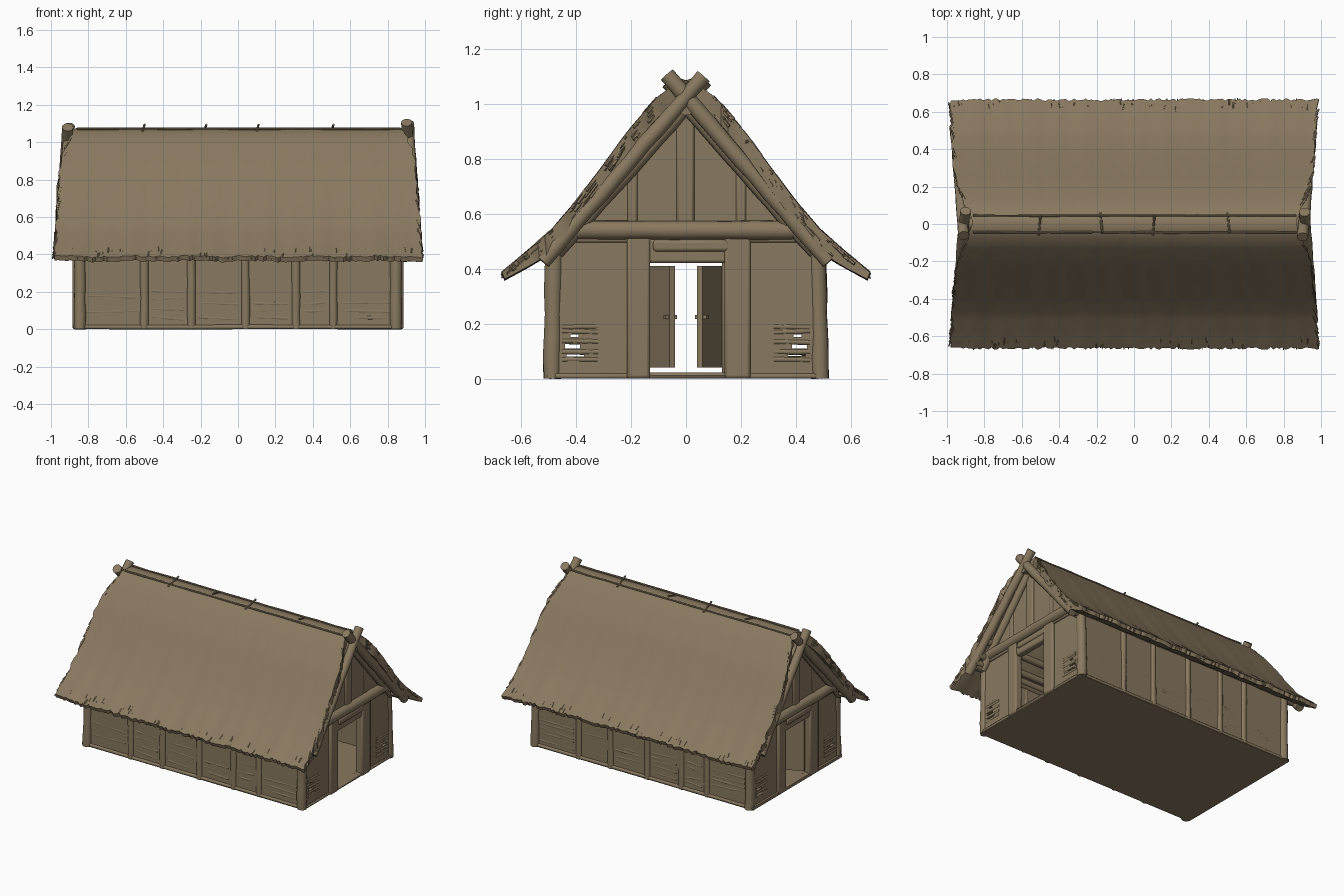
import bpy, bmesh, math, random
from mathutils import Vector, Matrix

if "Cube" in bpy.data.objects:
    bpy.data.objects.remove(bpy.data.objects["Cube"])

random.seed(4)
R = random.uniform

wood = bpy.data.materials.new("earth_brown")
wood.diffuse_color = (0.25, 0.19, 0.115, 1)
wood.use_nodes = True
wood.node_tree.nodes["Principled BSDF"].inputs["Base Color"].default_value = wood.diffuse_color


def finish(name, bm, angle=40):
    bmesh.ops.recalc_face_normals(bm, faces=bm.faces)
    me = bpy.data.meshes.new(name)
    bm.to_mesh(me)
    bm.free()
    me.materials.append(wood)
    if angle:
        me.shade_smooth()
        me.set_sharp_from_angle(angle=math.radians(angle))
    ob = bpy.data.objects.new(name, me)
    bpy.context.collection.objects.link(ob)
    return ob


def rods(name, items, sides=10, rings=7, wobble=0.06):
    """Uneven round poles, each given as (start, end, radius)."""
    bm = bmesh.new()
    for p, q, r in items:
        p, q = Vector(p), Vector(q)
        d = (q - p).normalized()
        a = d.orthogonal().normalized()
        b = d.cross(a)
        loops = []
        for i in range(rings):
            c = p.lerp(q, i / (rings - 1)) + (a * R(-1, 1) + b * R(-1, 1)) * r * wobble
            rr = r * (1 + R(-wobble, wobble))
            loops.append([bm.verts.new(c + rr * (a * math.cos(t) + b * math.sin(t)))
                          for t in (k * math.tau / sides for k in range(sides))])
        for l0, l1 in zip(loops, loops[1:]):
            for k in range(sides):
                n = (k + 1) % sides
                bm.faces.new((l0[k], l0[n], l1[n], l1[k]))
        bm.faces.new(loops[0][::-1])
        bm.faces.new(loops[-1])
    return finish(name, bm)


def boxes(name, items, bevel=0.008):
    """Boxes given as two opposite corners, softly bevelled."""
    bm = bmesh.new()
    for lo, hi in items:
        lo, hi = Vector(lo), Vector(hi)
        size = hi - lo
        m = Matrix.Translation((lo + hi) / 2) @ Matrix.Diagonal((*[abs(v) for v in size], 1))
        bmesh.ops.create_cube(bm, size=1, matrix=m)
    ob = finish(name, bm)
    if bevel:
        mod = ob.modifiers.new("soft_edges", 'BEVEL')
        mod.width, mod.segments = bevel, 2
    return ob


# ---- thatched roof: (y, z, half length) from ridge to eave
PROFILE = [(0, 1.075, .87), (.045, 1.068, .88), (.11, 1.02, .91), (.22, .89, .95), (.31, .765, .963),
           (.40, .645, .968), (.49, .54, .973), (.58, .46, .982), (.668, .387, .99)]


def roof_at(y):
    y = abs(y)
    for a, b in zip(PROFILE, PROFILE[1:]):
        if y <= b[0] + 1e-6:
            t = (y - a[0]) / (b[0] - a[0])
            return a[1] + t * (b[1] - a[1]), a[2] + t * (b[2] - a[2])
    return PROFILE[-1][1:]


def thatch():
    bm = bmesh.new()
    half = 26
    ys = [0.668 * j / half for j in range(-half, half + 1)]
    nx, n = 130, len(ys)
    outer, inner = [], []
    for i in range(nx + 1):
        u = -1 + 2 * i / nx
        end = i in (0, nx)
        wave = 0.003 * math.sin(u * 19) + 0.002 * math.sin(u * 43 + 1)
        eave = R(-.010, .004)
        ro, ri = [], []
        for y in ys:
            z, hx = roof_at(y)
            k = abs(y) / 0.668
            x = u * hx + (R(-.012, .008) * u if end else 0)
            edge = eave * max(0, k - .93) / .07
            s = math.copysign(1, y)
            zz = z + (wave * k + R(-.001, .001)) * min(1, k * 5)
            ro.append(bm.verts.new((x, y + s * edge, zz - edge * .6)))
            thick = 0.075 - 0.05 * max(0, k - .75) / .25
            ri.append(bm.verts.new((x, (y + s * edge) * .985, zz - edge * .6 - thick)))
        outer.append(ro)
        inner.append(ri)
    for g in (outer, inner):
        for i in range(nx):
            for j in range(n - 1):
                bm.faces.new((g[i][j], g[i + 1][j], g[i + 1][j + 1], g[i][j + 1]))
    for i in range(nx):
        for j in (0, n - 1):
            bm.faces.new((outer[i][j], inner[i][j], inner[i + 1][j], outer[i + 1][j]))
    for i in (0, nx):
        for j in range(n - 1):
            bm.faces.new((outer[i][j], outer[i][j + 1], inner[i][j + 1], inner[i][j]))
    return finish("thatch_roof", bm, 50)


thatch()

# ---- loose straw along the eaves and gable edges
straw = []
for s in (1, -1):
    for i in range(130):
        x = R(-.97, .97)
        y = R(.60, .645)
        z = roof_at(y)[0] - R(.0, .022)
        straw.append(((x, s * y, z), (x + R(-.006, .006), s * (y + .027), z - .021), R(.002, .004)))
    for e in (1, -1):
        for i in range(70):
            y = R(.08, .61)
            d = R(.0, .06) * (1 if y < .5 else .4)
            z, hx = roof_at(y)
            y2 = y + R(.03, .055)
            z2, hx2 = roof_at(y2)
            straw.append(((e * (hx - .015), s * y, z - d),
                          (e * (hx2 + R(-.006, .004)), s * y2, z2 - d), R(.002, .006)))
rods("loose_straw", straw, sides=5, rings=2)

# ---- ridge binding: two long thin poles and pegs
rods("ridge_poles", [((-.86, s * .045, 1.072), (.87, s * .045, 1.072), .006) for s in (1, -1)],
     sides=8, rings=14, wobble=.25)
rods("ridge_pegs", [((x, -s * .06, 1.06), (x + .01, s * .045, 1.093), .006)
                    for x, s in ((-.51, 1), (-.18, -1), (.1, 1), (.5, -1))], sides=8, rings=3)

# ---- floor and long walls
boxes("floor", [((-.88, -.50, 0), (.87, .50, .02))], 0)
boxes("long_walls", [((-.87, s * .465, 0), (.86, s * .494, .50)) for s in (1, -1)], 0)
rods("wall_plates", [((-.93, s * .475, .475), (.93, s * .475, .475), .028) for s in (1, -1)])
rods("sill_logs", [((-.88, s * .493, .012), (.87, s * .493, .012), .012) for s in (1, -1)])

# ---- wall posts along the long sides
POSTS = (-.5, -.25, .04, .31, .51)
rods("wall_posts", [((s * x, -s * .484, 0), (s * x, -s * .484, .5), .024)
                    for x in POSTS for s in (1, -1)], sides=14)
rods("corner_posts", [((e * .845, s * .487, 0), (e * .845, s * .478, .47), .032)
                      for e in (1, -1) for s in (1, -1)], sides=14)

# ---- wattle rods just showing through the daub
wattle = []
for s in (1, -1):
    bays = (-.85,) + POSTS + (.85,)
    for a, b in zip(bays, bays[1:]):
        for z in (.06, .1, .135, .17, .2):
            if random.random() < .6:
                wattle.append(((s * (a + .04), -s * .483, z + R(-.01, .01)),
                               (s * (b - .04), -s * .483, z + R(-.01, .01)), .0125))
    for e in (1, -1):
        for z in (.07, .098, .135, .17, .19):
            wattle.append(((e * .858, s * .32, z), (e * .858, s * .45, z + R(-.004, .004)), .0105))
rods("wattle_rods", wattle, sides=12, rings=6, wobble=.08)

# ---- gable walls with a doorway notch and small worn slits
cutter = boxes("slit_cutter", [((-1, s * a, z), (1, s * b, z + h)) for s in (1, -1)
                               for a, b, z, h in ((.37, .435, .08, .009), (.385, .44, .11, .016),
                                                  (.39, .42, .152, .008))], 0)
cutter.hide_render = True
cutter.display_type = 'WIRE'
HALF = [(.49, .0), (.49, .48), (.31, .70), (.22, .82)]
for e, name in ((1, "right"), (-1, "left")):
    outline = [(-.14, 0), (-.14, .42), (.14, .42), (.14, 0)] + HALF + [(0, 1.03)] \
        + [(-y, z) for y, z in HALF[::-1]]
    bm = bmesh.new()
    f = bm.faces.new([bm.verts.new((e * .835, y, z)) for y, z in outline])
    ext = bmesh.ops.extrude_face_region(bm, geom=[f])
    bmesh.ops.translate(bm, vec=(e * .03, 0, 0),
                        verts=[v for v in ext["geom"] if isinstance(v, bmesh.types.BMVert)])
    if not any(f.normal.x * e < -.9 for f in bm.faces) or len(bm.faces) < len(outline) + 2:
        bm.faces.new([v for v in bm.verts if abs(v.co.x) < .84]) if len(bm.faces) < len(outline) + 2 else None
    wall = finish(name + "_gable_wall", bm, 0)
    mod = wall.modifiers.new("slits", 'BOOLEAN')
    mod.operation, mod.object, mod.solver = 'DIFFERENCE', cutter, 'EXACT'

# ---- timber frame and crossed barge poles of each gable (second end is turned by 180 degrees)
for e, name, drop in ((1, "right", 0), (-1, "left", .02)):
    def P(x, y, z):
        return (e * x, e * y, z)

    boxes(name + "_door_frame", [
        (P(.83, -.215, 0), P(.885, -.13, .52)), (P(.83, .14, 0), P(.885, .235, .52)),
        (P(.83, -.14, .42), P(.876, .15, .51)), (P(.83, -.12, .462), P(.885, .16, .505)),
        (P(.83, -.14, 0), P(.88, .15, .022))], .016)
    boxes(name + "_panel_rails", [
        (P(.84, -.47, .495), P(.878, -.2, .525)), (P(.84, .2, .495), P(.878, .47, .525)),
        (P(.84, -.48, 0), P(.875, -.2, .02)), (P(.84, .2, 0), P(.875, .48, .02))])
    rods(name + "_tie_beam", [(P(.872, -.45, .54), P(.872, .45, .54), .034)], sides=14, rings=10)
    boxes(name + "_gable_studs", [
        (P(.84, -.035, .55), P(.879, .03, 1.0)),
        (P(.84, -.215, .55), P(.870, -.175, .80)), (P(.84, .18, .55), P(.870, .22, .80))], .01)
    rods(name + "_gable_rafters", [
        (P(.878, s * .47, .46), P(.878, 0, .99), .026) for s in (1, -1)], rings=10)
    rods(name + "_barge_poles", [
        (P(.955, -.52, .425), P(.912, .063, 1.10 - drop), .029),
        (P(.95, .52, .425), P(.902, -.07, 1.105 - drop), .029)], sides=14, rings=12)

# ---- pair of narrow door leaves standing ajar inside the left doorway, with a small latch
for s, name in ((-1, "front"), (1, "back")):
    hinge, tip = Vector((-.85, s * .122, 0)), Vector((-.69, s * .05, 0))
    d = tip - hinge
    turn = Matrix.Translation((hinge + tip) / 2 + Vector((0, 0, .225))) \
        @ Matrix.Rotation(math.atan2(d.y, d.x), 4, 'Z')
    bm = bmesh.new()
    bmesh.ops.create_cube(bm, size=1, matrix=turn @ Matrix.Diagonal((d.length, .02, .37, 1)))
    bmesh.ops.create_cube(bm, size=1, matrix=turn @ Matrix.Translation((.07, 0, 0))
                          @ Matrix.Diagonal((.02, .045, .015, 1)))
    finish(name + "_door_leaf", bm)

# ---- purlins and ridge beam carrying the thatch
rods("purlins", [((-.955, s * y, z), (.955, s * y, z), .022)
                 for y, z in ((.455, .485), (.425, .525), (.365, .605)) for s in (1, -1)], rings=10)
rods("ridge_beam", [((-.93, 0, .985), (.93, 0, .985), .03)], rings=10)
